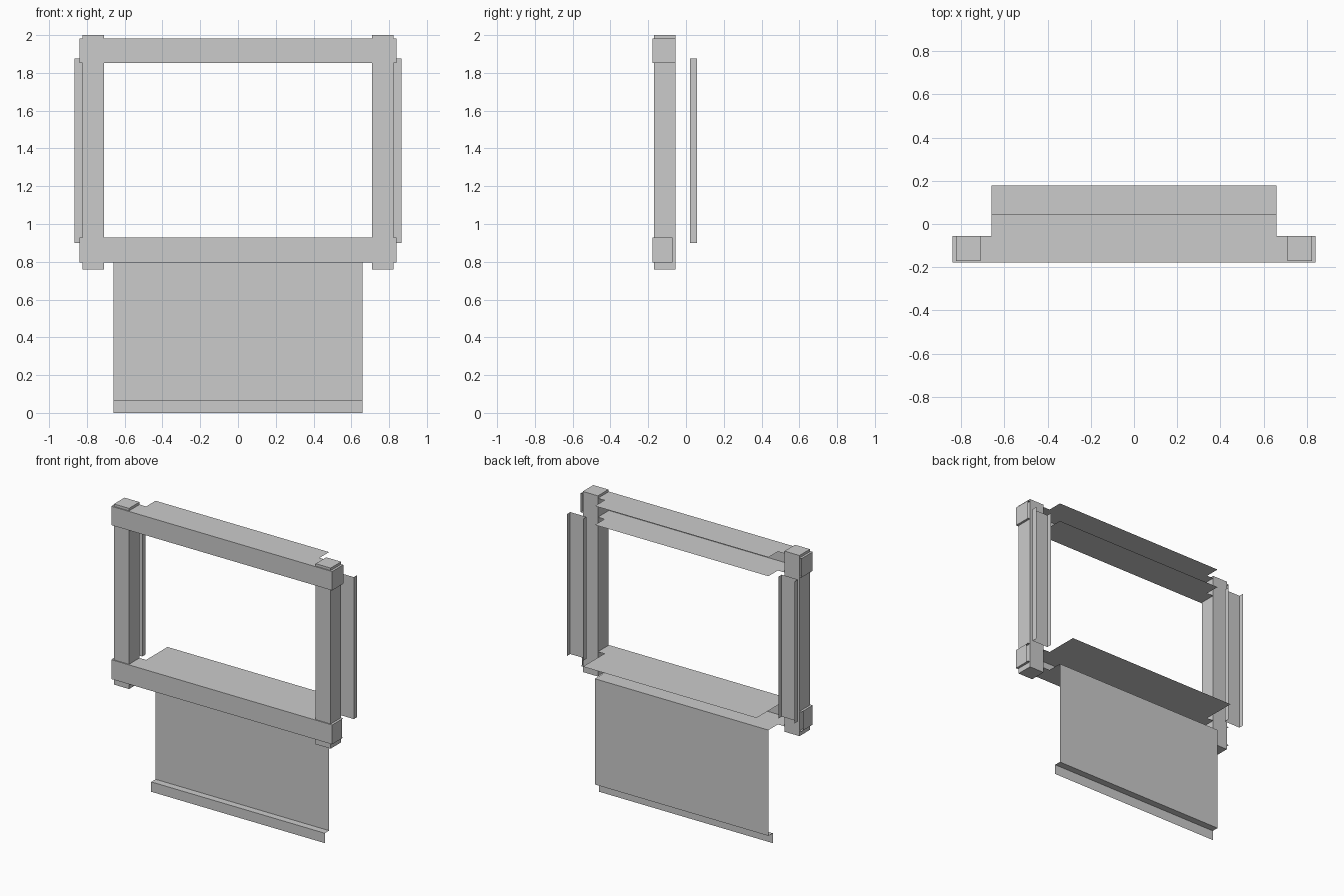
import bpy

if "Cube" in bpy.data.objects:
    bpy.data.objects.remove(bpy.data.objects["Cube"])

POST_X0, POST_X1 = 0.71, 0.824
RAIL_X, PANEL_X = 0.84, 0.66
FRONT_Y, NOTCH_Y, PANEL_Y = -0.177, -0.056, 0.047


def mesh_object(name, verts, faces):
    me = bpy.data.meshes.new(name)
    me.from_pydata(verts, [], faces)
    me.update()
    ob = bpy.data.objects.new(name, me)
    bpy.context.collection.objects.link(ob)
    return ob


def sweep(name, profile, axis, lo, hi):
    """Open sheet: a 2D profile extruded along x (profile in y,z) or z (profile in x,y)."""
    def place(p, t):
        return (t, p[0], p[1]) if axis == 'x' else (p[0], p[1], t)
    n = len(profile)
    verts = [place(p, t) for t in (lo, hi) for p in profile]
    return mesh_object(name, verts, [(i, i + 1, n + i + 1, n + i) for i in range(n - 1)])


def box(name, lo, hi):
    bpy.ops.mesh.primitive_cube_add(size=1, location=[(a + b) / 2 for a, b in zip(lo, hi)])
    ob = bpy.context.object
    ob.name = name
    ob.scale = [b - a for a, b in zip(lo, hi)]
    bpy.ops.object.transform_apply(location=True, rotation=False, scale=True)
    return ob


def rail(name, z0, z1, back_low, back_high, cap_y):
    """Folded sheet rail: front face, end caps and notched top and bottom plates."""
    verts, faces = [], []

    def add(points):
        faces.append(tuple(range(len(verts), len(verts) + len(points))))
        verts.extend(points)

    for z, back in ((z0, back_low), (z1, back_high)):
        half = [(RAIL_X, FRONT_Y), (RAIL_X, NOTCH_Y), (PANEL_X, NOTCH_Y), (PANEL_X, back)]
        outline = half + [(-x, y) for x, y in reversed(half)]
        if z == z0:
            outline.reverse()
        add([(x, y, z) for x, y in outline])
    add([(-RAIL_X, FRONT_Y, z0), (RAIL_X, FRONT_Y, z0),
         (RAIL_X, FRONT_Y, z1), (-RAIL_X, FRONT_Y, z1)])
    for s in (-1, 1):
        cap = [(s * RAIL_X, FRONT_Y, z0), (s * RAIL_X, cap_y, z0),
               (s * RAIL_X, cap_y, z1), (s * RAIL_X, FRONT_Y, z1)]
        add(cap if s > 0 else cap[::-1])
    return mesh_object(name, verts, faces)


# Posts and rear channels, one per side
for side, s in (("left", -1), ("right", 1)):
    x0, x1 = sorted((s * POST_X0, s * POST_X1))
    box(f"{side}_post", (x0, -0.17, 0.758), (x1, NOTCH_Y, 2.0))
    channel = [(s * 0.743, 0.058), (s * 0.743, 0.021), (s * 0.866, 0.021), (s * 0.866, 0.058)]
    sweep(f"{side}_rear_channel", channel, 'z', 0.9, 1.876)

# Top rail and window sill rail
rail("top_rail", 1.853, 1.983, PANEL_Y, PANEL_Y, NOTCH_Y)
rail("sill_rail", 0.795, 0.928, PANEL_Y, 0.177, -0.072)

# Lower panel with stepped foot lip
sweep("lower_panel", [(0.0, 0.0), (0.0, 0.068), (PANEL_Y, 0.068), (PANEL_Y, 0.795)],
      'x', -PANEL_X, PANEL_X)
